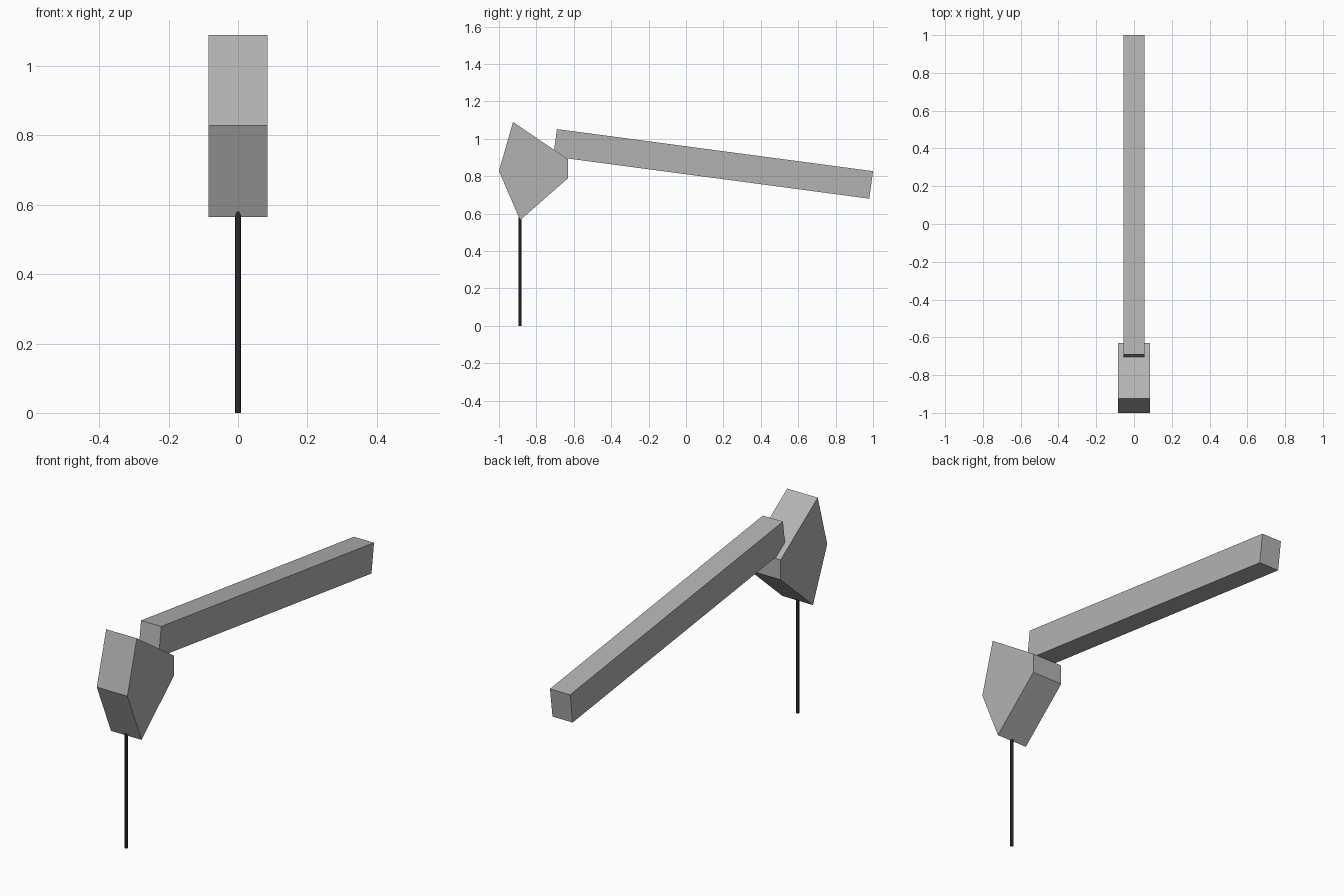
import bpy
import bmesh

cube = bpy.data.objects.get("Cube")
if cube:
    bpy.data.objects.remove(cube, do_unlink=True)


def make_material(name, color):
    mat = bpy.data.materials.new(name)
    mat.use_nodes = True
    mat.diffuse_color = color
    mat.node_tree.nodes["Principled BSDF"].inputs["Base Color"].default_value = color
    return mat


def extrude_profile(name, profile, half_width, mat):
    """Extrude a (y, z) side profile symmetrically across x."""
    bm = bmesh.new()
    face = bm.faces.new([bm.verts.new((-half_width, y, z)) for y, z in profile])
    result = bmesh.ops.extrude_face_region(bm, geom=[face])
    moved = [g for g in result["geom"] if isinstance(g, bmesh.types.BMVert)]
    bmesh.ops.translate(bm, verts=moved, vec=(2 * half_width, 0, 0))
    bmesh.ops.recalc_face_normals(bm, faces=bm.faces)
    mesh = bpy.data.meshes.new(name)
    bm.to_mesh(mesh)
    bm.free()
    mesh.materials.append(mat)
    obj = bpy.data.objects.new(name, mesh)
    bpy.context.collection.objects.link(obj)
    return obj


grey = make_material("light grey", (0.45, 0.45, 0.45, 1))
dark = make_material("dark grey", (0.04, 0.04, 0.04, 1))

# Faceted head
extrude_profile("head", [(-0.925, 1.09), (-1.0, 0.828), (-0.887, 0.565),
                         (-0.63, 0.79), (-0.63, 0.89)], 0.085, grey)

# Long sloping beam, its front end sunk into the head
extrude_profile("beam", [(-0.69, 1.052), (-0.71, 0.905),
                         (0.98, 0.68), (1.0, 0.827)], 0.056, grey)

# Thin rod hanging below the head
bpy.ops.mesh.primitive_cylinder_add(vertices=8, radius=0.008, depth=0.58,
                                    location=(0, -0.887, 0.29))
rod = bpy.context.object
rod.name = "rod"
rod.data.materials.append(dark)
